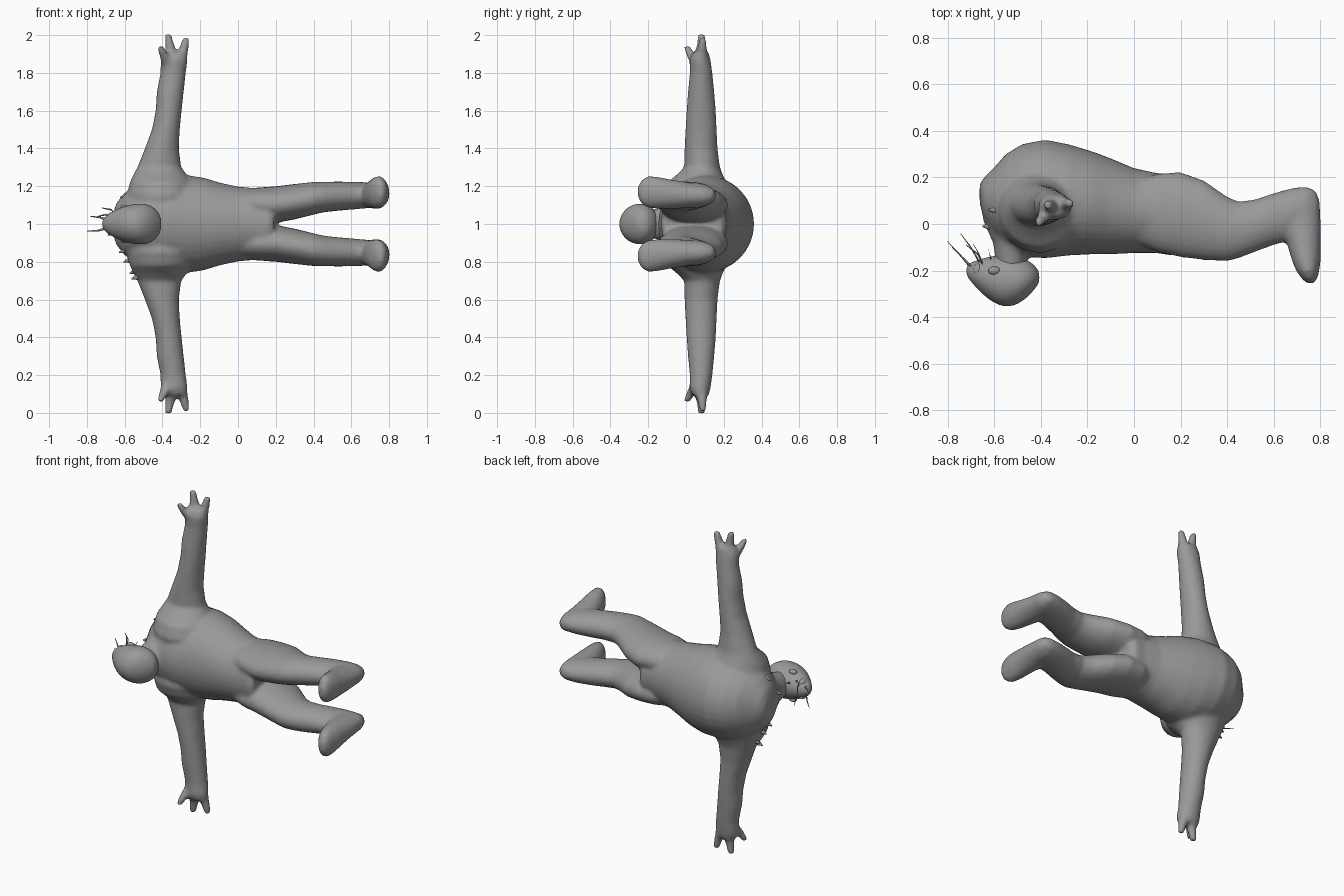
import bpy, bmesh, math
from mathutils import Vector

cube = bpy.data.objects.get("Cube")
if cube:
    bpy.data.objects.remove(cube)

grey = bpy.data.materials.new("plain grey")
grey.use_nodes = True
COLOUR = (0.32, 0.32, 0.32, 1)
grey.diffuse_color = COLOUR
grey.node_tree.nodes["Principled BSDF"].inputs["Base Color"].default_value = COLOUR

AXES = {"x": ((0, 1, 0), (0, 0, 1)), "y": ((1, 0, 0), (0, 0, 1)), "z": ((1, 0, 0), (0, 1, 0))}


def loft(bm, axis, rings, sides=24):
    """Closed tube through elliptical rings (centre, radius, radius) across an axis."""
    u, v = (Vector(a) for a in AXES[axis])
    loops = []
    for centre, a, b in rings:
        angles = [math.tau * i / sides for i in range(sides)]
        loops.append([bm.verts.new(Vector(centre) + u * a * math.cos(t) + v * b * math.sin(t))
                      for t in angles])
    for low, high in zip(loops, loops[1:]):
        for i in range(sides):
            j = (i + 1) % sides
            bm.faces.new((low[i], low[j], high[j], high[i]))
    bm.faces.new(loops[0][::-1])
    bm.faces.new(loops[-1])


def strand(bm, axis, points, start, end, sides=8):
    """Tapering tube through a few points."""
    last = len(points) - 1
    radii = [start + (end - start) * i / last for i in range(last + 1)]
    loft(bm, axis, [(p, r, r) for p, r in zip(points, radii)], sides)


def finish(bm, name):
    bmesh.ops.recalc_face_normals(bm, faces=bm.faces[:])
    for f in bm.faces:
        f.smooth = True
    mesh = bpy.data.meshes.new(name)
    bm.to_mesh(mesh)
    bm.free()
    mesh.materials.append(grey)
    ob = bpy.data.objects.new(name, mesh)
    bpy.context.collection.objects.link(ob)
    return ob


# Hunched torso: x, front y, back y, half width
TORSO = [(-.662, .09, .17, .05), (-.645, .02, .198, .11), (-.60, -.05, .243, .165),
         (-.55, -.1, .3, .2), (-.48, -.14, .343, .235), (-.38, -.147, .362, .255),
         (-.28, -.135, .342, .26), (-.18, -.13, .312, .245), (-.1, -.13, .282, .22),
         (0, -.125, .24, .198), (.1, -.125, .218, .19), (.16, -.135, .216, .19),
         (.19, -.12, .19, .17)]
# Leg: x, front y, back y, sideways centre, half width
LEG = [(0, -.08, .18, .1, .08), (.1, -.12, .217, .105, .088), (.2, -.143, .223, .103, .097),
       (.3, -.155, .187, .118, .094), (.4, -.16, .117, .136, .087), (.45, -.147, .096, .142, .081),
       (.52, -.12, .106, .147, .078), (.6, -.09, .133, .15, .074), (.68, -.07, .155, .152, .069),
       (.74, -.06, .162, .152, .063), (.787, 0, .13, .152, .035)]
# Foot: y, upper x, lower x, sideways centre, half width
FOOT = [(.15, .71, .775, .15, .032), (.1, .66, .797, .15, .056), (0, .63, .802, .153, .07),
        (-.08, .655, .802, .158, .078), (-.15, .675, .802, .165, .085), (-.2, .695, .795, .17, .085),
        (-.235, .72, .787, .17, .065), (-.254, .74, .77, .17, .03)]
# Arm: reach from the midline, x range, y range
ARM = [(.06, -.58, -.24, -.11, .25), (.15, -.59, -.22, -.125, .25), (.22, -.573, -.24, -.1, .215),
       (.26, -.555, -.27, -.05, .195), (.3, -.533, -.3, -.01, .18), (.4, -.493, -.313, -.008, .167),
       (.5, -.456, -.308, -.003, .163), (.6, -.436, -.298, .003, .158), (.7, -.43, -.287, .01, .15),
       (.8, -.411, -.276, .02, .14), (.87, -.41, -.266, .018, .13), (.91, -.395, -.27, .035, .12)]
FINGERS = [[(-.37, .06, .84), (-.392, .028, .89), (-.412, .003, .944)],
           [(-.35, .08, .86), (-.36, .08, .94), (-.37, .082, 1.005)],
           [(-.305, .08, .86), (-.287, .085, .93), (-.273, .09, .99)]]

bm = bmesh.new()
loft(bm, "x", [((x, (lo + hi) / 2, 1), (hi - lo) / 2, w) for x, lo, hi, w in TORSO], 32)
# Neck
loft(bm, "y", [((-.52, .02, 1), .13, .13), ((-.52, -.08, 1), .085, .1), ((-.53, -.22, 1), .055, .065)])
for s in (1, -1):
    loft(bm, "x", [((x, (lo + hi) / 2, 1 + s * c), (hi - lo) / 2, w) for x, lo, hi, c, w in LEG])
    loft(bm, "y", [(((lo + hi) / 2, y, 1 + s * c), (hi - lo) / 2, w) for y, lo, hi, c, w in FOOT])
    loft(bm, "z", [(((a + b) / 2, (c + d) / 2, 1 + s * h), (b - a) / 2, (d - c) / 2)
                   for h, a, b, c, d in ARM])
    for finger in FINGERS:
        strand(bm, "z", [(x, y, 1 + s * h) for x, y, h in finger], .034, .018, 12)
body = finish(bm, "body")

# Blend the limbs into one skin
remesh = body.modifiers.new("blend", "REMESH")
remesh.mode = "VOXEL"
remesh.voxel_size = .011
remesh.use_smooth_shade = True
soften = body.modifiers.new("soften", "SMOOTH")
soften.factor = .5
soften.iterations = 7

# Egg shaped head pointing away from the feet: x, front y, back y, half width
HEAD = [(-.72, -.22, -.18, .018), (-.695, -.255, -.16, .05), (-.63, -.325, -.14, .088),
        (-.56, -.362, -.127, .107), (-.5, -.35, -.138, .113), (-.45, -.31, -.155, .096),
        (-.418, -.27, -.185, .06), (-.406, -.25, -.21, .025)]
bm = bmesh.new()
loft(bm, "x", [((x, (lo + hi) / 2, 1), (hi - lo) / 2, w) for x, lo, hi, w in HEAD], 16)
head = finish(bm, "head")
head.modifiers.new("round", "SUBSURF").levels = 2

# Ears and brow ridges
for s, side in ((1, "upper"), (-1, "lower")):
    for part, spot, size in (("ear", (-.6, -.2, .086), (.026, .018, .014)),
                             ("brow", (-.67, -.2, .04), (.022, .03, .022))):
        bm = bmesh.new()
        bmesh.ops.create_uvsphere(bm, u_segments=16, v_segments=10, radius=1)
        for v in bm.verts:
            v.co = Vector((spot[0] + v.co.x * size[0], spot[1] + v.co.y * size[1],
                           1 + s * spot[2] + v.co.z * size[2]))
        finish(bm, side + "_" + part)

# Wispy hair: root, bend and tip
HAIR = [[(-.69, -.2, .98), (-.74, -.14, .965), (-.8, -.075, .962)],
        [(-.69, -.19, 1.02), (-.73, -.15, 1.035), (-.78, -.1, 1.04)],
        [(-.66, -.17, 1.03), (-.7, -.1, 1.05), (-.745, -.04, 1.04)],
        [(-.65, -.17, 1.05), (-.67, -.13, 1.075), (-.72, -.09, 1.085)],
        [(-.65, -.17, .97), (-.665, -.13, .95), (-.69, -.085, .94)],
        [(-.61, -.16, 1.03), (-.62, -.13, 1.05), (-.625, -.1, 1.06)]]
bm = bmesh.new()
for points in HAIR:
    strand(bm, "x", points, .008, .002)
finish(bm, "hair")

# Torn edge of the garment along the shoulders
bm = bmesh.new()
for x, y, z in ((-.63, .05, .86), (-.605, .07, .81), (-.575, .09, .75), (-.565, .05, .72),
                (-.625, .06, 1.15), (-.65, -.01, 1.04)):
    strand(bm, "x", [(x + .07, y + .01, z + (.02 if z < 1 else -.02)), (x + .03, y, z), (x, y, z - .01)],
           .028, .003)
finish(bm, "torn_edge")
